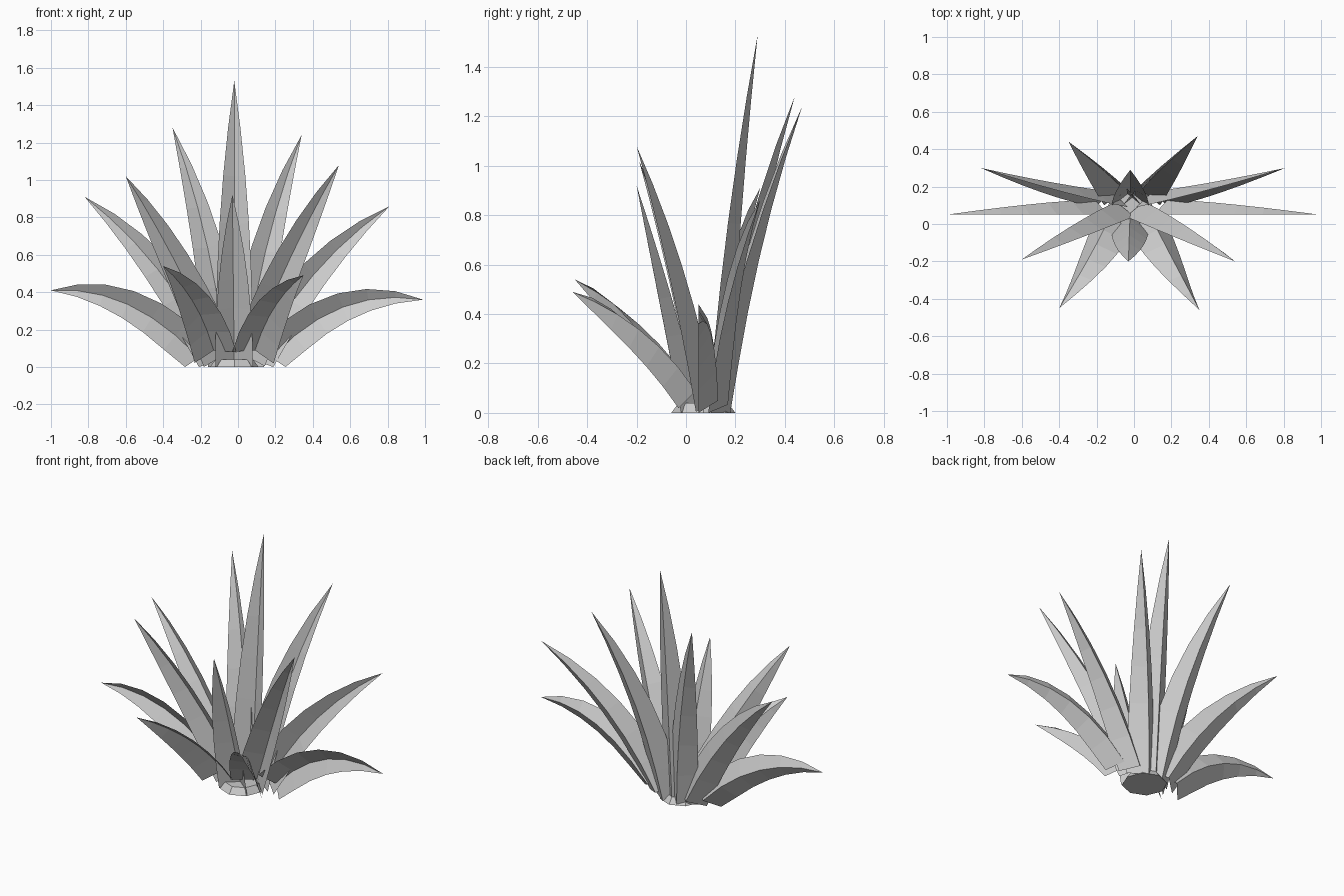
import bpy, bmesh
from mathutils import Vector

cube = bpy.data.objects.get("Cube")
if cube:
    bpy.data.objects.remove(cube)

mat = bpy.data.materials.new("leaf_grey")
mat.use_nodes = True
GREY = (0.6, 0.6, 0.6, 1)
mat.diffuse_color = GREY
mat.node_tree.nodes["Principled BSDF"].inputs["Base Color"].default_value = GREY

BACK = Vector((0, 1, 0))
SEGMENTS = 6


def finish(bm, name):
    mesh = bpy.data.meshes.new(name)
    bm.to_mesh(mesh)
    bm.free()
    mesh.materials.append(mat)
    obj = bpy.data.objects.new(name, mesh)
    bpy.context.collection.objects.link(obj)


def leaf(name, root, middle, tip, half_width=0.1, depth=0.08):
    """Folded blade along a parabola, open to the front with its keel behind."""
    root, middle, tip = Vector(root), Vector(middle), Vector(tip)
    bend = 2 * (root + tip - 2 * middle)
    slope = tip - root - bend
    bm = bmesh.new()
    rings = []
    for i in range(SEGMENTS):
        t = i / SEGMENTS
        centre = root + slope * t + bend * t * t
        along = (slope + 2 * bend * t).normalized()
        behind = (BACK - along * along.y).normalized()
        across = along.cross(behind) * half_width * (1 - t ** 2.2)
        keel = centre + behind * depth * (1 - t ** 1.5)
        ring = []
        for p in (centre + across, keel, centre - across):
            p.z = max(p.z, 0)
            ring.append(bm.verts.new(p))
        rings.append(ring)
    point = bm.verts.new(tip)
    for k in range(2):
        for a, b in zip(rings, rings[1:]):
            bm.faces.new((a[k], a[k + 1], b[k + 1], b[k]))
        bm.faces.new((rings[-1][k], rings[-1][k + 1], point))
    finish(bm, name)


# Low arching side leaves
leaf("low_leaf_right", (-0.21, 0.05, 0.05), (-0.59, 0.05, 0.335), (-1, 0.05, 0.41))
leaf("low_leaf_left", (0.18, 0.05, 0.05), (0.56, 0.05, 0.32), (0.99, 0.05, 0.36))

# Rising side leaves
leaf("side_leaf_right", (-0.12, 0.09, 0.04), (-0.435, 0.17, 0.53), (-0.82, 0.3, 0.91))
leaf("side_leaf_left", (0.1, 0.09, 0.04), (0.41, 0.17, 0.5), (0.81, 0.3, 0.86))

# Upright leaves leaning forward
leaf("front_upright_leaf_right", (-0.09, 0.04, 0.04), (-0.34, -0.068, 0.57), (-0.6, -0.19, 1.02))
leaf("front_upright_leaf_left", (0.05, 0.04, 0.04), (0.283, -0.068, 0.59), (0.54, -0.2, 1.08))
leaf("front_upright_leaf_centre", (-0.02, -0.02, 0), (-0.025, -0.11, 0.46), (-0.03, -0.2, 0.92))

# Tall back leaves
leaf("back_leaf_centre", (-0.02, 0.09, 0), (-0.02, 0.17, 0.77), (-0.02, 0.29, 1.53))
leaf("back_leaf_right", (-0.06, 0.1, 0), (-0.165, 0.235, 0.65), (-0.35, 0.44, 1.28))
leaf("back_leaf_left", (0.04, 0.1, 0), (0.15, 0.245, 0.63), (0.34, 0.47, 1.24))

# Low drooping front leaves
leaf("front_leaf_right", (-0.12, -0.03, 0.05), (-0.23, -0.23, 0.33), (-0.4, -0.45, 0.54), 0.115)
leaf("front_leaf_left", (0.08, -0.03, 0.05), (0.19, -0.23, 0.31), (0.35, -0.46, 0.49), 0.115)

# Root crown
bm = bmesh.new()
bmesh.ops.create_cone(bm, cap_ends=True, segments=8, radius1=0.13, radius2=0.1, depth=0.04)
bmesh.ops.translate(bm, verts=bm.verts, vec=(-0.02, 0.07, 0.02))
finish(bm, "root_crown")
